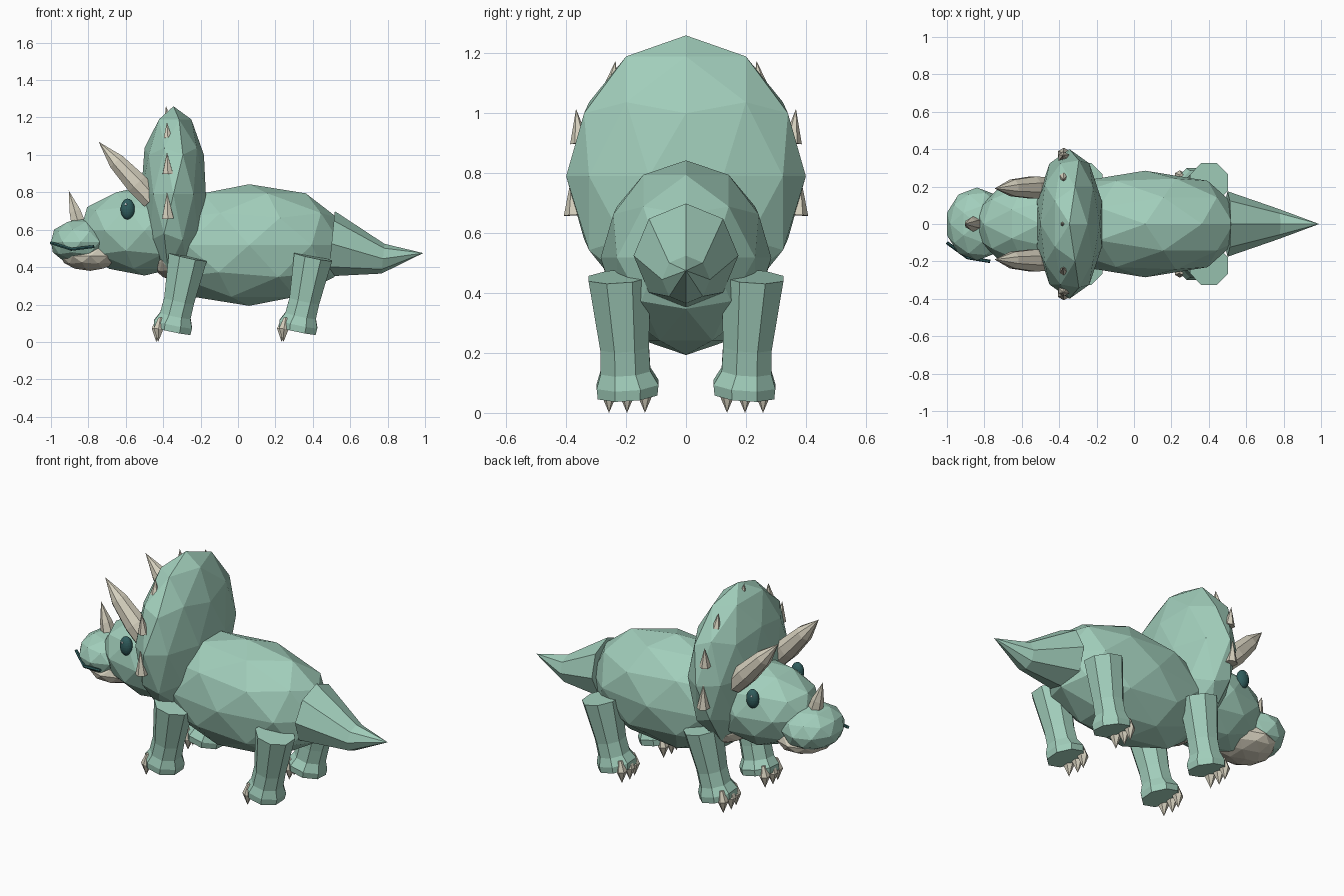
import bpy, bmesh, math
from mathutils import Vector

if "Cube" in bpy.data.objects:
    bpy.data.objects.remove(bpy.data.objects["Cube"])


def material(name, rgb):
    m = bpy.data.materials.new(name)
    m.diffuse_color = (*rgb, 1)
    m.use_nodes = True
    m.node_tree.nodes["Principled BSDF"].inputs["Base Color"].default_value = m.diffuse_color
    return m


GREEN = material("green_hide", (0.36, 0.62, 0.50))
BONE = material("bone", (0.68, 0.64, 0.52))
DARK = material("dark", (0.03, 0.11, 0.11))
WHITE = material("glint", (0.9, 0.95, 0.95))


def finish(name, bm, mat):
    bmesh.ops.recalc_face_normals(bm, faces=bm.faces)
    me = bpy.data.meshes.new(name)
    bm.to_mesh(me)
    bm.free()
    me.materials.append(mat)
    ob = bpy.data.objects.new(name, me)
    bpy.context.collection.objects.link(ob)
    return ob


def ellipsoid(name, centre, radii, mat, sub=2, shape=None):
    """Faceted icosphere stretched to an ellipsoid."""
    bm = bmesh.new()
    bmesh.ops.create_icosphere(bm, subdivisions=sub, radius=1)
    for v in bm.verts:
        if shape:
            v.co.x = shape(v.co.x)
        v.co = Vector(c + r * u for c, r, u in zip(centre, radii, v.co))
    return finish(name, bm, mat)


def loft(name, rings, mat, n=8, phase=0.5):
    """Rings of (x, y, z, radius) skinned along the overall axis; radius 0 is a point."""
    bm = bmesh.new()
    axis = Vector(rings[-1][:3]) - Vector(rings[0][:3])
    u = axis.cross(Vector((0, 1, 0))).normalized()
    w = axis.cross(u).normalized()
    loops = []
    for x, y, z, r in rings:
        c = Vector((x, y, z))
        if r == 0:
            loops.append([bm.verts.new(c)] * n)
            continue
        angles = [2 * math.pi * (i + phase) / n for i in range(n)]
        loops.append([bm.verts.new(c + r * (u * math.cos(a) + w * math.sin(a))) for a in angles])
    for a, b in zip(loops, loops[1:]):
        for i in range(n):
            j = (i + 1) % n
            bm.faces.new(list(dict.fromkeys((a[i], a[j], b[j], b[i]))))
    for loop in (loops[0], loops[-1]):
        if loop[0] is not loop[1]:
            bm.faces.new(loop)
    return finish(name, bm, mat)


# Torso, chest, head and frill
ellipsoid("body", (0.06, 0, 0.518), (1, 0.285, 0.325), GREEN,
          shape=lambda u: 0.6 * u - 0.09 * u ** 3)
ellipsoid("chest_plate", (-0.33, 0, 0.43), (0.13, 0.24, 0.10), BONE)
ellipsoid("head", (-0.50, 0, 0.595), (0.36, 0.25, 0.24), GREEN)
ellipsoid("frill", (-0.345, 0, 0.79), (0.182, 0.40, 0.47), GREEN)
ellipsoid("snout", (-0.84, 0, 0.535), (0.168, 0.195, 0.125), GREEN)
ellipsoid("lower_jaw", (-0.79, 0, 0.46), (0.16, 0.17, 0.08), BONE)

# Tail
loft("tail", [(0.50, 0, 0.525, 0.175), (0.775, 0, 0.445, 0.08), (0.99, 0, 0.475, 0)],
     GREEN, phase=0)

# Nose horn and the mouth line on the near side
loft("nose_horn", [(-0.85, 0, 0.62, 0.045), (-0.872, 0, 0.70, 0.034), (-0.905, 0, 0.81, 0)], BONE, 6)
loft("mouth_front", [(-1.0, -0.10, 0.53, 0.009), (-0.89, -0.18, 0.495, 0.009)], DARK, 6)
loft("mouth_back", [(-0.89, -0.18, 0.495, 0.009), (-0.77, -0.20, 0.51, 0.009)], DARK, 6)

# Frill spikes: base (y, z), tip (y, z), radius
spikes = [(0.25, 1.09, 0.235, 1.175, 0.025),
          (0.355, 0.90, 0.367, 1.015, 0.032),
          (0.372, 0.66, 0.38, 0.80, 0.036)]
loft("top_frill_spike", [(-0.375, 0, 1.18, 0.025), (-0.385, 0, 1.262, 0)], BONE, 6)

for side, s in (("right", -1), ("left", 1)):
    # Brow horns and eyes
    loft(f"brow_horn_{side}", [(-0.46, 0.195 * s, 0.76, 0.058), (-0.54, 0.195 * s, 0.846, 0.064),
                               (-0.65, 0.193 * s, 0.964, 0.048), (-0.745, 0.19 * s, 1.07, 0)], BONE)
    ellipsoid(f"eye_{side}", (-0.59, 0.212 * s, 0.71), (0.038, 0.03, 0.056), DARK, 3)
    ellipsoid(f"eye_glint_{side}", (-0.60, 0.237 * s, 0.735), (0.007, 0.005, 0.008), WHITE, 1)
    for k, (y0, z0, y1, z1, r) in enumerate(spikes):
        loft(f"frill_spike_{side}_{k + 1}",
             [(-0.375, y0 * s, z0, r), (-0.38, y1 * s, z1, 0)], BONE, 6)

    # Legs with flared feet and three claws each
    for end, dx in (("front", 0), ("hind", 0.67)):
        loft(f"{end}_leg_{side}", [(-0.268 + dx, 0.222 * s, 0.455, 0.112),
                                   (-0.315 + dx, 0.205 * s, 0.22, 0.088),
                                   (-0.335 + dx, 0.202 * s, 0.14, 0.09),
                                   (-0.347 + dx, 0.195 * s, 0.095, 0.112),
                                   (-0.352 + dx, 0.195 * s, 0.06, 0.108)], GREEN)
        for k, dy in enumerate((-0.06, 0, 0.06)):
            x, y = -0.425 + dx - (0.01 if dy == 0 else 0), 0.197 * s + dy
            loft(f"{end}_claw_{side}_{k + 1}", [(x + 0.01, y, 0.13, 0.012), (x, y, 0.07, 0.03),
                                               (x - 0.002, y, 0.0, 0)], BONE, 6)
